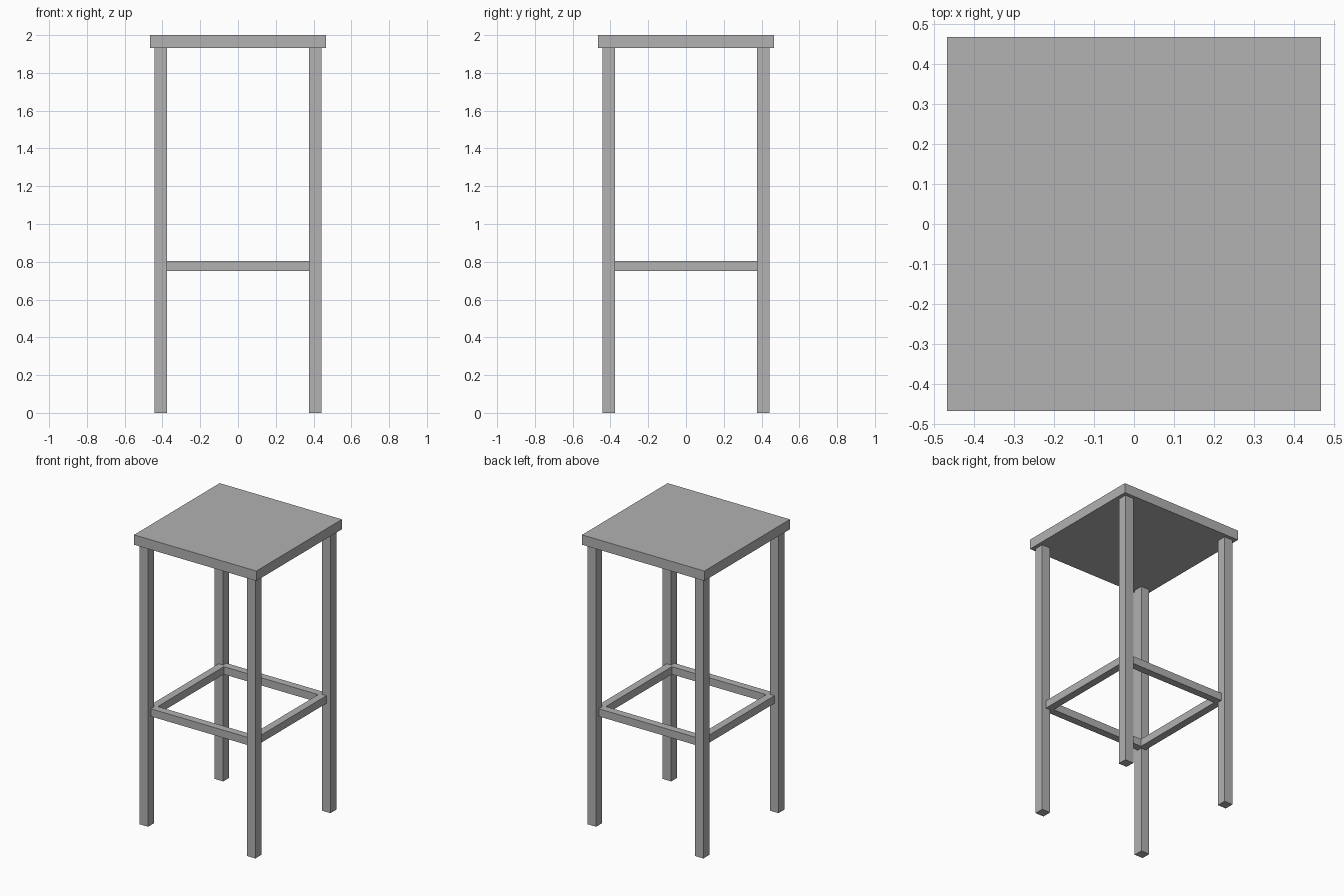
import bpy

if "Cube" in bpy.data.objects:
    bpy.data.objects.remove(bpy.data.objects["Cube"])

# One flat grey for the whole stool
grey = bpy.data.materials.new("plain grey")
grey.diffuse_color = (0.445, 0.445, 0.445, 1.0)
grey.use_nodes = True
grey.node_tree.nodes["Principled BSDF"].inputs["Base Color"].default_value = grey.diffuse_color

SEAT = 0.467                    # half width of the seat
SEAT_BOTTOM, TOP = 1.932, 2.0
LEG_IN, LEG_OUT = 0.377, 0.442  # leg faces, measured from the centre
RUNG_IN, RUNG_OUT = 0.36, 0.412
RUNG_LOW, RUNG_HIGH = 0.75, 0.803


def box(name, low, high):
    """Axis-aligned box between two corners."""
    centre = [(a + b) / 2 for a, b in zip(low, high)]
    bpy.ops.mesh.primitive_cube_add(size=1, location=centre)
    obj = bpy.context.object
    obj.name = name
    obj.scale = [abs(b - a) for a, b in zip(low, high)]
    bpy.ops.object.transform_apply(location=False, rotation=False, scale=True)
    obj.data.materials.append(grey)
    return obj


# Seat
box("seat", (-SEAT, -SEAT, SEAT_BOTTOM), (SEAT, SEAT, TOP))

# Four square legs
for y_name, sy in (("front", -1), ("back", 1)):
    for x_name, sx in (("left", -1), ("right", 1)):
        box(f"{y_name}_{x_name}_leg",
            (sx * LEG_IN, sy * LEG_IN, 0),
            (sx * LEG_OUT, sy * LEG_OUT, SEAT_BOTTOM))

# Footrest frame: front/back rungs run into the legs, side rungs butt between them
for name, s in (("front", -1), ("back", 1)):
    box(f"{name}_rung", (-RUNG_OUT, s * RUNG_IN, RUNG_LOW),
        (RUNG_OUT, s * RUNG_OUT, RUNG_HIGH))
for name, s in (("left", -1), ("right", 1)):
    box(f"{name}_rung", (s * RUNG_IN, -RUNG_IN, RUNG_LOW),
        (s * RUNG_OUT, RUNG_IN, RUNG_HIGH))
